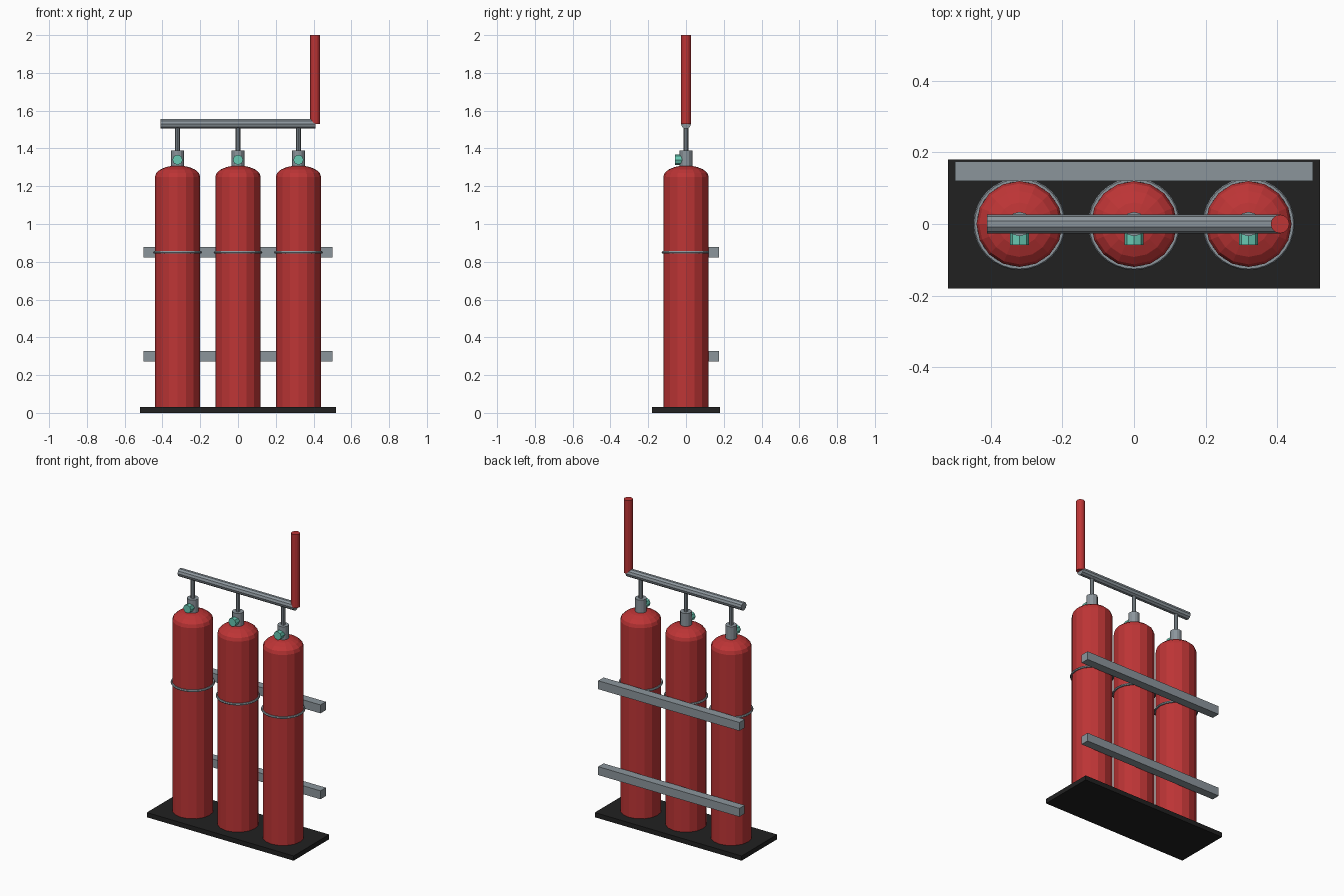
import bpy
import math
from mathutils import Matrix

cube = bpy.data.objects.get("Cube")
if cube:
    bpy.data.objects.remove(cube, do_unlink=True)


def material(name, color):
    mat = bpy.data.materials.new(name)
    mat.use_nodes = True
    mat.diffuse_color = (*color, 1)
    bsdf = next(n for n in mat.node_tree.nodes if n.type == 'BSDF_PRINCIPLED')
    bsdf.inputs["Base Color"].default_value = (*color, 1)
    return mat


RED = material("red paint", (0.51, 0.035, 0.036))
STEEL = material("grey steel", (0.26, 0.30, 0.33))
TEAL = material("teal brass", (0.14, 0.58, 0.45))
BLACK = material("black base", (0.015, 0.015, 0.015))


def finish(name, mat):
    ob = bpy.context.object
    ob.name = ob.data.name = name
    ob.data.materials.append(mat)
    return ob


def box(name, mat, center, size):
    bpy.ops.mesh.primitive_cube_add(size=1, location=center)
    ob = finish(name, mat)
    ob.data.transform(Matrix.Diagonal((*size, 1)))
    return ob


def rod(name, mat, center, radius, length, sides, rotation=(0, 0, 0)):
    bpy.ops.mesh.primitive_cylinder_add(vertices=sides, radius=radius, depth=length,
                                        location=center, rotation=rotation)
    return finish(name, mat)


def lathe(name, mat, x, profile, sides):
    """Turn a (radius, height) profile about z, closed with flat caps."""
    verts, faces = [], []
    for r, z in profile:
        for i in range(sides):
            a = math.tau * i / sides
            verts.append((r * math.cos(a), r * math.sin(a), z))
    for k in range(len(profile) - 1):
        for i in range(sides):
            j = (i + 1) % sides
            a, b = k * sides, (k + 1) * sides
            faces.append((a + i, a + j, b + j, b + i))
    last = (len(profile) - 1) * sides
    faces.append(tuple(reversed(range(sides))))
    faces.append(tuple(range(last, last + sides)))
    mesh = bpy.data.meshes.new(name)
    mesh.from_pydata(verts, [], faces)
    mesh.materials.append(mat)
    ob = bpy.data.objects.new(name, mesh)
    ob.location.x = x
    bpy.context.collection.objects.link(ob)
    return ob


# Base plate and the two wall rails
box("base_plate", BLACK, (0, 0, 0.015), (1.04, 0.36, 0.03))
for name, z in (("lower_rail", 0.30), ("upper_rail", 0.85)):
    box(name, STEEL, (0, 0.147, z), (1.0, 0.054, 0.054))

# Bottle profile: straight wall with a flattened dome
R, SHOULDER, DOME = 0.12, 1.25, 0.06
profile = [(R, 0.03)]
for k in range(5):
    t = math.radians(20 * k)
    profile.append((R * math.cos(t), SHOULDER + DOME * math.sin(t)))

for side, x in (("right", -0.32), ("middle", 0), ("left", 0.32)):
    lathe(side + "_bottle", RED, x, profile, 16)
    # Clamp ring
    bpy.ops.mesh.primitive_torus_add(location=(x, 0, 0.85), major_radius=0.122,
                                     minor_radius=0.007, major_segments=32,
                                     minor_segments=6)
    finish(side + "_clamp_ring", STEEL)
    # Valve body, knob and riser
    rod(side + "_valve", STEEL, (x, 0, 1.345), 0.034, 0.09, 12)
    rod(side + "_valve_knob", TEAL, (x, -0.04, 1.34), 0.027, 0.038, 8,
        (math.pi / 2, 0, math.pi))
    rod(side + "_riser", STEEL, (x, 0, 1.455), 0.0125, 0.13, 8)

# Manifold across the risers and the outlet pipe on its end
rod("manifold_pipe", STEEL, (0, 0, 1.53), 0.026, 0.82, 10, (0, math.pi / 2, 0))
rod("outlet_pipe", RED, (0.408, 0, 1.765), 0.026, 0.47, 12)
